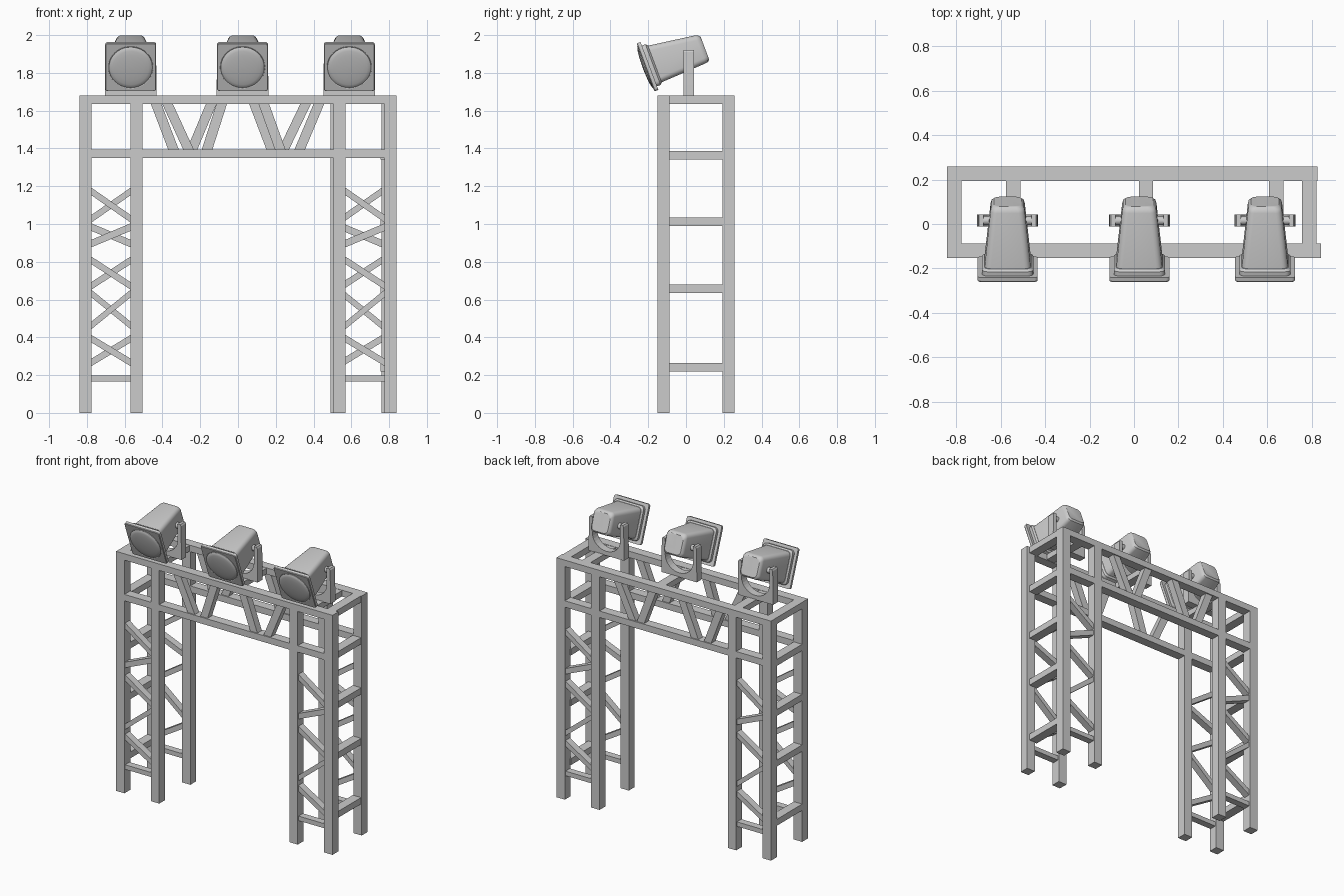
import bpy, bmesh, math
from mathutils import Matrix, Vector

if "Cube" in bpy.data.objects:
    bpy.data.objects.remove(bpy.data.objects["Cube"])


def finish(name, bm, smooth=False):
    bmesh.ops.recalc_face_normals(bm, faces=bm.faces)
    me = bpy.data.meshes.new(name)
    bm.to_mesh(me)
    bm.free()
    ob = bpy.data.objects.new(name, me)
    bpy.context.collection.objects.link(ob)
    if smooth:
        bpy.ops.object.select_all(action='DESELECT')
        ob.select_set(True)
        bpy.context.view_layer.objects.active = ob
        bpy.ops.object.shade_smooth_by_angle(angle=math.radians(35))
    return ob


def loft(name, rings, smooth=False):
    """Closed skin through equal-length rings of points."""
    bm = bmesh.new()
    vs = [[bm.verts.new(p) for p in r] for r in rings]
    n = len(vs[0])
    for a, b in zip(vs, vs[1:]):
        for i in range(n):
            bm.faces.new((a[i], a[(i + 1) % n], b[(i + 1) % n], b[i]))
    bm.faces.new(vs[0])
    bm.faces.new(vs[-1])
    return finish(name, bm, smooth)


def prism(name, pts, y0, y1):
    """x-z outline extruded along y."""
    return loft(name, [[(x, y, z) for x, z in pts] for y in (y0, y1)])


def box(name, x0, x1, y0, y1, z0, z1):
    return prism(name, [(x0, z0), (x1, z0), (x1, z1), (x0, z1)], y0, y1)


W = 0.065
FRONT, BACK = -0.152, 0.193            # near edge of each truss face
ZIG = [(1.175, 1.025), (0.985, 0.895), (0.81, 0.67), (0.635, 0.46), (0.395, 0.265)]

# Front and back truss faces
for side, y, dx in (("front", FRONT, 0.0), ("back", BACK, -0.015)):
    y1 = y + W
    ya, yb = y + 0.008, y1 - 0.008
    towers = {"left": (-0.84, -0.57), "right": (0.505 + dx, 0.775 + dx)}
    for tname, (xa, xb) in towers.items():
        for x in (xa, xb):
            box(f"{side}_{tname}_leg", x, x + W, y, y1, 0, 1.66)
        l, r = xa + W - 0.005, xb + 0.005
        box(f"{side}_{tname}_foot_rung", l, r, ya, yb, 0.165, 0.197)
        # zigzag lacing, opposite on the back face
        for i, (zt, zb) in enumerate(ZIG):
            down_right = (i % 2 == 0) == (side == "front")
            zl, zr = (zt, zb) if down_right else (zb, zt)
            h = 0.02
            prism(f"{side}_{tname}_lacing",
                  [(l, zl - h), (r, zr - h), (r, zr + h), (l, zl + h)], ya, yb)
    # horizontal beams
    for nm, z0, z1 in (("upper", 1.635, 1.68), ("lower", 1.35, 1.395)):
        box(f"{side}_{nm}_beam", -0.84, 0.84 + dx, y, y1, z0, z1)
    # girder diagonals: (top x, bottom x)
    if side == "front":
        diags = [(-0.375, -0.26), (-0.085, -0.165), (0.135, 0.225), (0.43, 0.325)]
    else:
        diags = [(-0.435, -0.34), (-0.14, -0.245), (0.085, 0.18), (0.36, 0.24)]
    for xt, xb in diags:
        h = 0.028
        prism(f"{side}_girder_diagonal",
              [(xb - h, 1.39), (xb + h, 1.39), (xt + h, 1.64), (xt - h, 1.64)], ya, yb)

# Side rungs joining front and back
for z in (1.635, 1.341, 0.99, 0.635, 0.22):
    for nm, x in (("left", -0.84), ("right", 0.755)):
        box(f"{nm}_side_rung", x, x + W, FRONT + W - 0.005, BACK + 0.005, z, z + 0.045)


# Lamp parts in local axes: x across, y backward along the barrel, z up
def rounded(hx, hz, r, y, oz=0.0, n=5):
    pts = []
    for q, (sx, sz) in enumerate(((1, 1), (-1, 1), (-1, -1), (1, -1))):
        for k in range(n):
            a = math.pi / 2 * (q + k / (n - 1))
            pts.append((sx * (hx - r) + r * math.cos(a), y,
                        oz + sz * (hz - r) + r * math.sin(a)))
    return pts


def circle(r, y, n=40):
    return [(r * math.cos(2 * math.pi * k / n), y, r * math.sin(2 * math.pi * k / n))
            for k in range(n)]


TILT = math.radians(20.5)
for lx, bar_x in ((-0.568, -0.543), (0.024, 0.054), (0.589, 0.64)):
    # cross bar carrying the lamp
    box("lamp_cross_bar", bar_x - W / 2, bar_x + W / 2, FRONT + W - 0.005, BACK + 0.005,
        1.637, 1.678)
    place = Matrix.Translation((lx, -0.214, 1.829)) @ Matrix.Rotation(TILT, 4, 'X')
    parts = [
        loft("lamp_front_plate", [rounded(0.132, 0.132, 0.012, 0.0),
                                  rounded(0.135, 0.135, 0.014, 0.004),
                                  rounded(0.135, 0.135, 0.014, 0.022)], True),
        loft("lamp_collar", [rounded(0.115, 0.115, 0.025, 0.02),
                             rounded(0.115, 0.115, 0.025, 0.042),
                             rounded(0.105, 0.105, 0.025, 0.052)], True),
        loft("lamp_body", [rounded(0.104, 0.104, 0.028, 0.045),
                           rounded(0.077, 0.079, 0.028, 0.305, -0.012),
                           rounded(0.073, 0.075, 0.028, 0.32, -0.014),
                           rounded(0.062, 0.064, 0.026, 0.33, -0.015)], True),
        loft("lamp_lens", [circle(0.12, 0.006), circle(0.118, -0.003)]
             + [circle(0.115 * math.cos(t), -0.001 - 0.014 * math.sin(t))
                for t in (0.0, 0.3, 0.6, 0.9, 1.2, 1.5)], True),
    ]
    for ob in parts:
        ob.data.transform(place)

    # U bracket with a curved cradle
    cradle = [(0.108 * math.cos(t), 0.13 - 0.1 * math.sin(t))
              for t in (math.pi * k / 16 for k in range(17))]
    outline = ([(-0.137, 0), (0.137, 0), (0.137, 0.06), (0.134, 0.235), (0.128, 0.245),
                (0.108, 0.245)] + cradle
               + [(-0.108, 0.245), (-0.128, 0.245), (-0.134, 0.235), (-0.137, 0.06)])
    prism("lamp_bracket", [(lx + x, 1.675 + z) for x, z in outline], -0.012, 0.042)
    # pivot pins
    for s in (-1, 1):
        bm = bmesh.new()
        bmesh.ops.create_cone(bm, cap_ends=True, segments=16, radius1=0.02, radius2=0.02,
                              depth=0.06,
                              matrix=Matrix.Translation((lx + s * 0.1, 0.015, 1.895))
                              @ Matrix.Rotation(math.pi / 2, 4, 'Y'))
        finish("lamp_pivot", bm, True)
